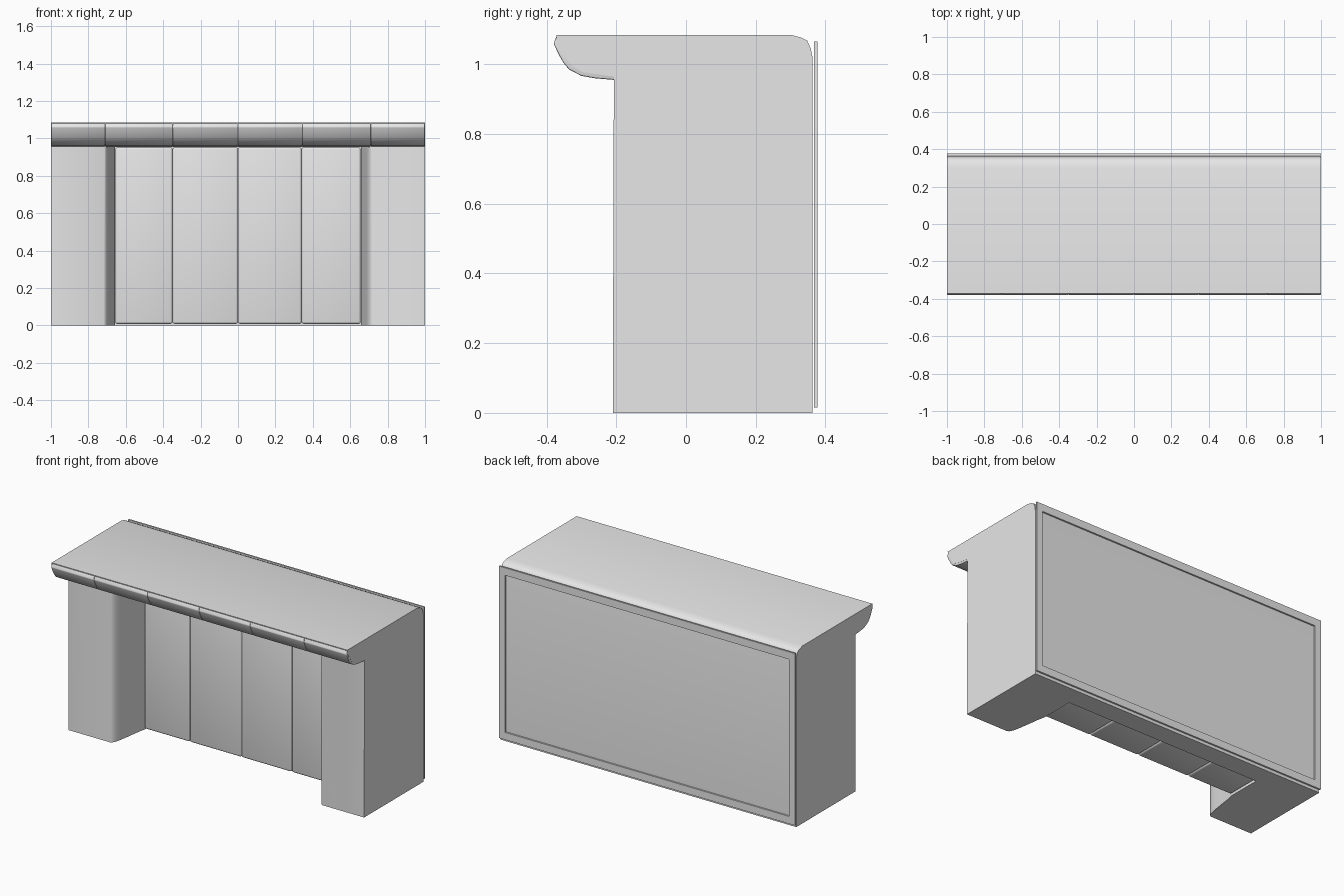
import bpy
import bmesh
from math import radians
from mathutils import Vector

cube = bpy.data.objects.get("Cube")
if cube:
    bpy.data.objects.remove(cube, do_unlink=True)

grey = bpy.data.materials.new("light_grey")
grey.use_nodes = True
grey.diffuse_color = (0.8, 0.8, 0.8, 1)
grey.node_tree.nodes["Principled BSDF"].inputs["Base Color"].default_value = (0.8, 0.8, 0.8, 1)


def prism(name, points, extrude):
    """Solid made by sweeping a closed outline along a vector."""
    bm = bmesh.new()
    face = bm.faces.new([bm.verts.new(p) for p in points])
    swept = bmesh.ops.extrude_face_region(bm, geom=[face])["geom"]
    verts = [g for g in swept if isinstance(g, bmesh.types.BMVert)]
    bmesh.ops.translate(bm, vec=Vector(extrude), verts=verts)
    bmesh.ops.recalc_face_normals(bm, faces=bm.faces)
    mesh = bpy.data.meshes.new(name)
    bm.to_mesh(mesh)
    bm.free()
    mesh.materials.append(grey)
    obj = bpy.data.objects.new(name, mesh)
    bpy.context.collection.objects.link(obj)
    return obj


def side_prism(name, profile, x0, x1):
    return prism(name, [(x0, y, z) for y, z in profile], (x1 - x0, 0, 0))


def box(name, x0, x1, y0, y1, z0, z1):
    return side_prism(name, [(y0, z0), (y1, z0), (y1, z1), (y0, z1)], x0, x1)


def activate(obj):
    bpy.ops.object.select_all(action='DESELECT')
    obj.select_set(True)
    bpy.context.view_layer.objects.active = obj


def cut(obj, cutter):
    mod = obj.modifiers.new("cut", 'BOOLEAN')
    mod.operation = 'DIFFERENCE'
    mod.solver = 'EXACT'
    mod.object = cutter
    activate(obj)
    bpy.ops.object.modifier_apply(modifier=mod.name)
    bpy.data.objects.remove(cutter, do_unlink=True)


def soften(obj, width=0.0, segments=3):
    if width:
        mod = obj.modifiers.new("bevel", 'BEVEL')
        mod.width = width
        mod.segments = segments
        mod.limit_method = 'ANGLE'
        mod.angle_limit = radians(40)
        activate(obj)
        bpy.ops.object.modifier_apply(modifier=mod.name)
    activate(obj)
    bpy.ops.object.shade_smooth_by_angle(angle=radians(40))


# Counter body: one side profile, with a slim nose that carries the lip
body = side_prism("counter_body", [
    (-0.21, 0), (0.363, 0), (0.363, 1.02), (0.358, 1.045), (0.348, 1.068),
    (0.33, 1.077), (0.30, 1.085), (-0.372, 1.085), (-0.37, 1.06),
    (-0.355, 1.035), (-0.328, 0.997), (-0.297, 0.978), (-0.207, 0.965),
    (-0.207, 0.94)], -1, 1)

# Knee recess between the two curved front pillars
curve = [(-0.722, -0.3), (-0.722, -0.212), (-0.708, -0.204), (-0.697, -0.185),
         (-0.689, -0.15), (-0.678, -0.08), (-0.668, -0.01), (-0.658, 0.04),
         (-0.658, 0.24)]
plan = curve + [(-x, y) for x, y in reversed(curve)]
cut(body, prism("recess_cutter", [(x, y, -0.1) for x, y in plan], (0, 0, 1.055)))
soften(body)

# Rounded lip in six padded lengths
lip = [(-0.37, 1.084), (-0.38, 1.06), (-0.366, 1.03), (-0.352, 1.005),
       (-0.335, 0.985), (-0.30, 0.967), (-0.26, 0.96), (-0.2, 0.955),
       (-0.2, 1.0), (-0.3, 1.084)]
splits = [-0.999, -0.71, -0.35, 0, 0.345, 0.71, 0.999]
for i, (a, b) in enumerate(zip(splits, splits[1:])):
    soften(side_prism(f"lip_section_{i + 1}", lip, a, b), 0.004, 2)

# Upholstered pads at the back of the recess
splits = [-0.656, -0.35, 0, 0.34, 0.656]
for i, (a, b) in enumerate(zip(splits, splits[1:])):
    soften(box(f"front_pad_{i + 1}", a, b, 0.03, 0.25, 0.008, 0.952), 0.012)

# Thin frame on the back
frame = box("back_frame", -1, 1, 0.367, 0.377, 0.015, 1.066)
cut(frame, box("frame_cutter", -0.96, 0.96, 0.3, 0.45, 0.06, 1.02))
soften(frame)
